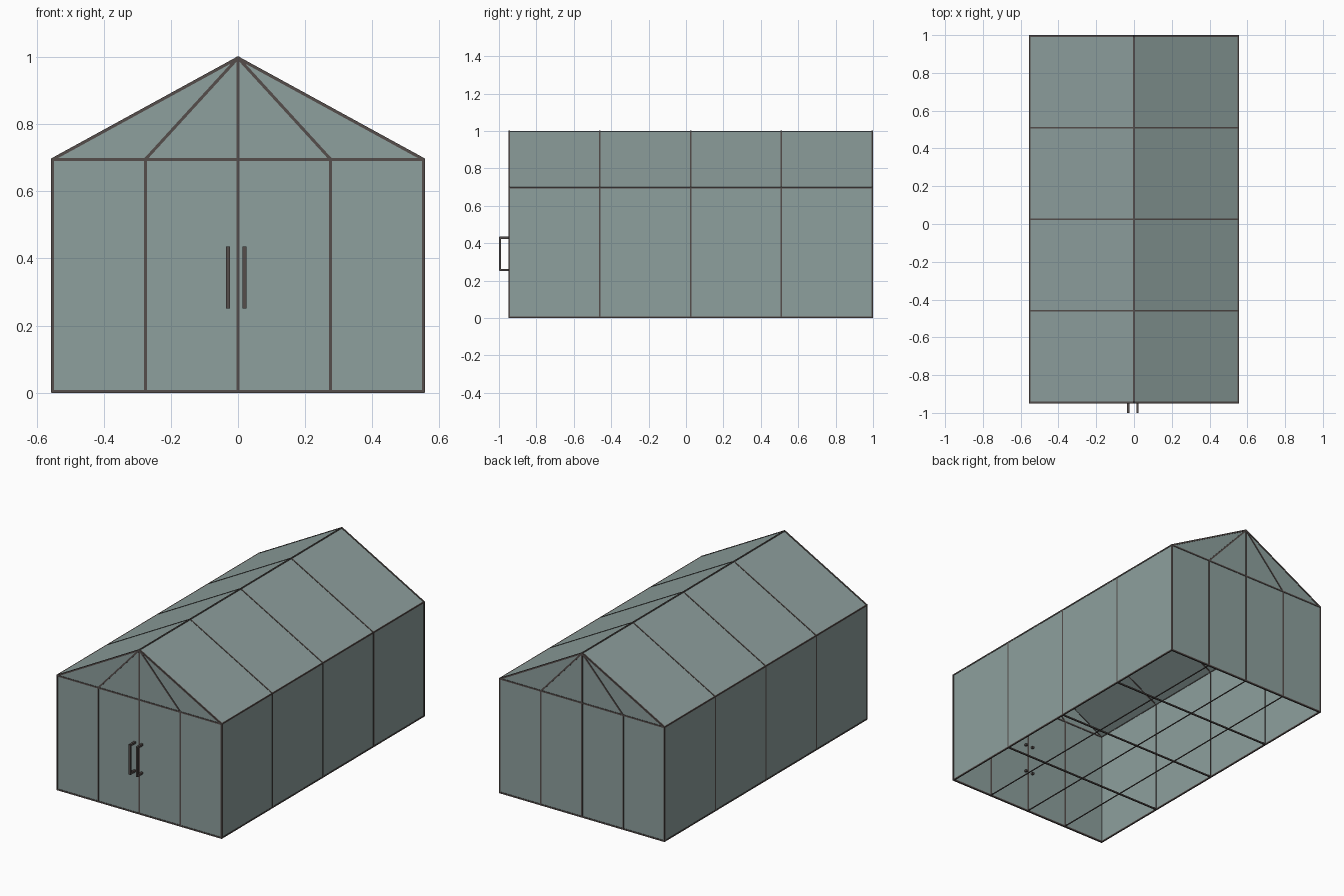
import bpy, bmesh
from mathutils import Vector, Matrix

if "Cube" in bpy.data.objects:
    bpy.data.objects.remove(bpy.data.objects["Cube"])

X, F, B = 0.552, -0.945, 0.995      # half width, front and back planes
Z0, EAVE, TOP = 0.004, 0.695, 0.997
ys = [F + (B - F) * i / 4 for i in range(5)]
xs = [-X, -X / 2, 0, X / 2, X]


def material(name, col):
    m = bpy.data.materials.new(name)
    m.diffuse_color = (*col, 1)
    m.use_nodes = True
    m.node_tree.nodes["Principled BSDF"].inputs["Base Color"].default_value = m.diffuse_color
    return m


glass = material("glass", (0.27, 0.35, 0.34))
metal = material("dark_metal", (0.09, 0.075, 0.07))


def finish(name, bm, mat):
    bmesh.ops.recalc_face_normals(bm, faces=bm.faces)
    me = bpy.data.meshes.new(name)
    bm.to_mesh(me)
    bm.free()
    me.materials.append(mat)
    ob = bpy.data.objects.new(name, me)
    bpy.context.collection.objects.link(ob)
    return ob


def bars(name, segments, w=0.009):
    """Square bars between pairs of points."""
    bm = bmesh.new()
    for a, b in segments:
        a, b = Vector(a), Vector(b)
        d = (b - a).normalized()
        ref = Vector((1, 0, 0)) if abs(d.y) > 0.9 else Vector((0, 1, 0))
        u = ref.cross(d).normalized()
        v = d.cross(u)
        rot = Matrix((u, v, d)).transposed().to_4x4()
        size = Matrix.Diagonal((w, w, (b - a).length + w * 0.6, 1))
        bmesh.ops.create_cube(bm, size=1, matrix=Matrix.Translation((a + b) / 2) @ rot @ size)
    return finish(name, bm, metal)


def panes(name, polys):
    """Thin glass sheets."""
    bm = bmesh.new()
    for p in polys:
        bm.faces.new([bm.verts.new(q) for q in p])
    ob = finish(name, bm, glass)
    mod = ob.modifiers.new("thickness", "SOLIDIFY")
    mod.thickness = 0.004
    mod.offset = 0
    return ob


# Glass along both sides and both roof slopes
for side, s in (("left", -1), ("right", 1)):
    panes(side + "_wall_glass", [[(s * X, a, Z0), (s * X, b, Z0), (s * X, b, EAVE), (s * X, a, EAVE)]
                                 for a, b in zip(ys, ys[1:])])
    panes(side + "_roof_glass", [[(s * X, a, EAVE), (s * X, b, EAVE), (0, b, TOP), (0, a, TOP)]
                                 for a, b in zip(ys, ys[1:])])

# End walls: four upright panes, four gable triangles, and their frames
for end, y in (("front", F), ("back", B)):
    panes(end + "_wall_glass", [[(a, y, Z0), (b, y, Z0), (b, y, EAVE), (a, y, EAVE)]
                                for a, b in zip(xs, xs[1:])])
    panes(end + "_gable_glass", [[(a, y, EAVE), (b, y, EAVE), (0, y, TOP)]
                                 for a, b in zip(xs, xs[1:])])
    bars(end + "_frame",
         [((x, y, Z0), (x, y, EAVE)) for x in xs]
         + [((x, y, EAVE), (0, y, TOP)) for x in xs]
         + [((-X, y, z), (X, y, z)) for z in (Z0, EAVE)])

# Intermediate portal ribs
ribs = []
for y in ys[1:4]:
    for s in (-1, 1):
        ribs += [((s * X, y, Z0), (s * X, y, EAVE)), ((s * X, y, EAVE), (0, y, TOP))]
bars("portal_ribs", ribs, 0.008)

# Long rails: base, eaves and ridge
bars("long_rails", [((x, F, z), (x, B, z)) for x, z in
                    ((-X, Z0), (X, Z0), (-X, EAVE), (X, EAVE), (0, TOP))], 0.008)

# Open floor grid
bars("floor_cross_bars", [((-X, y, Z0), (X, y, Z0)) for y in ys[1:4]], 0.008)
bars("floor_long_bars", [((x, F, Z0), (x, B, Z0)) for x in xs[1:4]], 0.005)

# Door pull handles
for name, x in (("left_handle", -0.03), ("right_handle", 0.019)):
    y, lo, hi = -0.994, 0.257, 0.429
    bars(name, [((x, y, lo), (x, y, hi)), ((x, y, lo), (x, F + 0.012, lo)),
                ((x, y, hi), (x, F + 0.012, hi))], 0.012)
